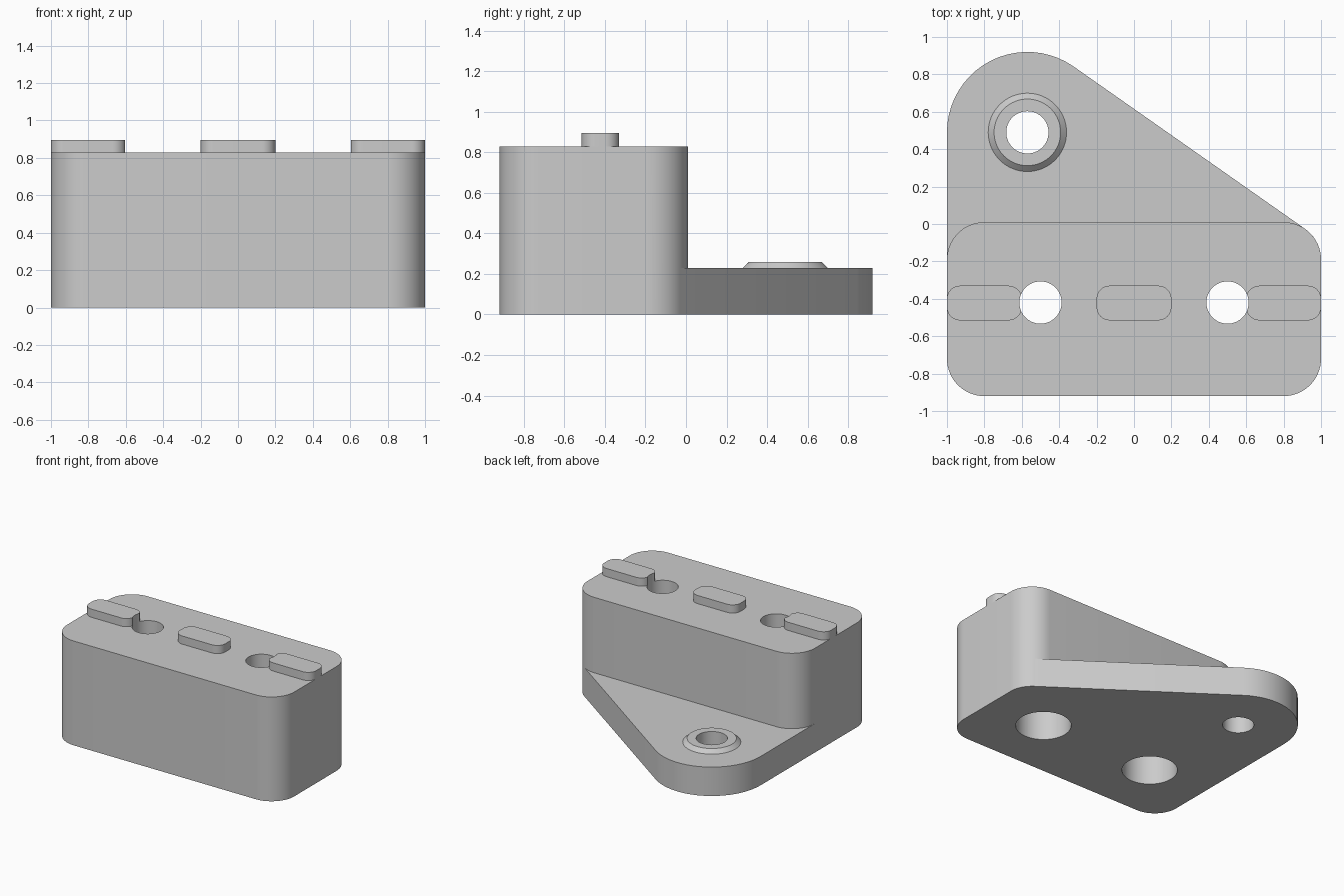
import bpy, bmesh
from math import radians, cos, sin

if "Cube" in bpy.data.objects:
    bpy.data.objects.remove(bpy.data.objects["Cube"], do_unlink=True)

grey = bpy.data.materials.new("plain grey")
grey.use_nodes = True
grey.diffuse_color = (0.6, 0.6, 0.6, 1)
grey.node_tree.nodes["Principled BSDF"].inputs["Base Color"].default_value = (0.6, 0.6, 0.6, 1)


def finish(name, bm):
    bmesh.ops.recalc_face_normals(bm, faces=bm.faces)
    mesh = bpy.data.meshes.new(name)
    bm.to_mesh(mesh)
    bm.free()
    mesh.materials.append(grey)
    ob = bpy.data.objects.new(name, mesh)
    bpy.context.collection.objects.link(ob)
    return ob


def prism(name, arcs, z0, z1):
    """Extrude an outline made of arcs (x, y, radius, start, end) joined by straight lines."""
    bm = bmesh.new()
    verts = []
    for x, y, r, a0, a1 in arcs:
        n = max(8, int((a1 - a0) / 6))
        for i in range(n + 1):
            a = radians(a0 + (a1 - a0) * i / n)
            verts.append(bm.verts.new((x + r * cos(a), y + r * sin(a), z0)))
    face = bm.faces.new(verts)
    new = bmesh.ops.extrude_face_region(bm, geom=[face])["geom"]
    bmesh.ops.translate(bm, vec=(0, 0, z1 - z0),
                        verts=[v for v in new if isinstance(v, bmesh.types.BMVert)])
    return finish(name, bm)


def rounded_box(name, x0, x1, y0, y1, r, z0, z1):
    return prism(name, [(x0 + r, y0 + r, r, 180, 270), (x1 - r, y0 + r, r, 270, 360),
                        (x1 - r, y1 - r, r, 0, 90), (x0 + r, y1 - r, r, 90, 180)], z0, z1)


def cone(name, x, y, r0, r1, z0, z1):
    bm = bmesh.new()
    bmesh.ops.create_cone(bm, cap_ends=True, segments=64, radius1=r0, radius2=r1, depth=z1 - z0)
    bmesh.ops.translate(bm, vec=(x, y, (z0 + z1) / 2), verts=bm.verts)
    return finish(name, bm)


def combine(target, other, operation):
    mod = target.modifiers.new(operation.lower(), "BOOLEAN")
    mod.operation = operation
    mod.solver = "EXACT"
    mod.object = other
    bpy.context.view_layer.objects.active = target
    bpy.ops.object.modifier_apply(modifier=mod.name)
    bpy.data.objects.remove(other, do_unlink=True)


# Tall block and the low plate that spreads into a rounded lobe
body = rounded_box("bracket_body", -1, 1, -0.92, 0.01, 0.2, 0, 0.83)
plate = prism("plate", [(-0.8, -0.72, 0.2, 180, 270), (0.8, -0.72, 0.2, 270, 360),
                        (0.8, -0.19, 0.2, 0, 55), (-0.57, 0.49, 0.43, 55, 180)], 0, 0.23)
combine(body, plate, "UNION")

# Chamfered boss on the lobe
combine(body, cone("boss", -0.57, 0.49, 0.22, 0.178, 0.22, 0.26), "UNION")
combine(body, cone("boss_hole", -0.57, 0.49, 0.113, 0.113, -0.1, 0.5), "DIFFERENCE")

# Locating tabs along the top
tabs = [rounded_box(name, x - 0.2, x + 0.2, -0.515, -0.33, 0.07, 0.83, 0.895)
        for name, x in (("left_tab", 0.8), ("middle_tab", 0), ("right_tab", -0.8))]

# Counterbored bolt holes, which also nick the outer tabs
for x, tab in ((0.5, tabs[0]), (-0.5, tabs[2])):
    combine(body, cone("bolt_hole", x, -0.42, 0.113, 0.113, -0.1, 1), "DIFFERENCE")
    combine(body, cone("counterbore", x, -0.42, 0.2, 0.2, -0.1, 0.6), "DIFFERENCE")
    combine(tab, cone("tab_nick", x, -0.42, 0.113, 0.113, 0.7, 1), "DIFFERENCE")

# Smooth the curved walls and keep the edges crisp
bpy.ops.object.select_all(action="DESELECT")
for ob in [body] + tabs:
    ob.select_set(True)
bpy.context.view_layer.objects.active = body
bpy.ops.object.shade_smooth_by_angle(angle=radians(30))
